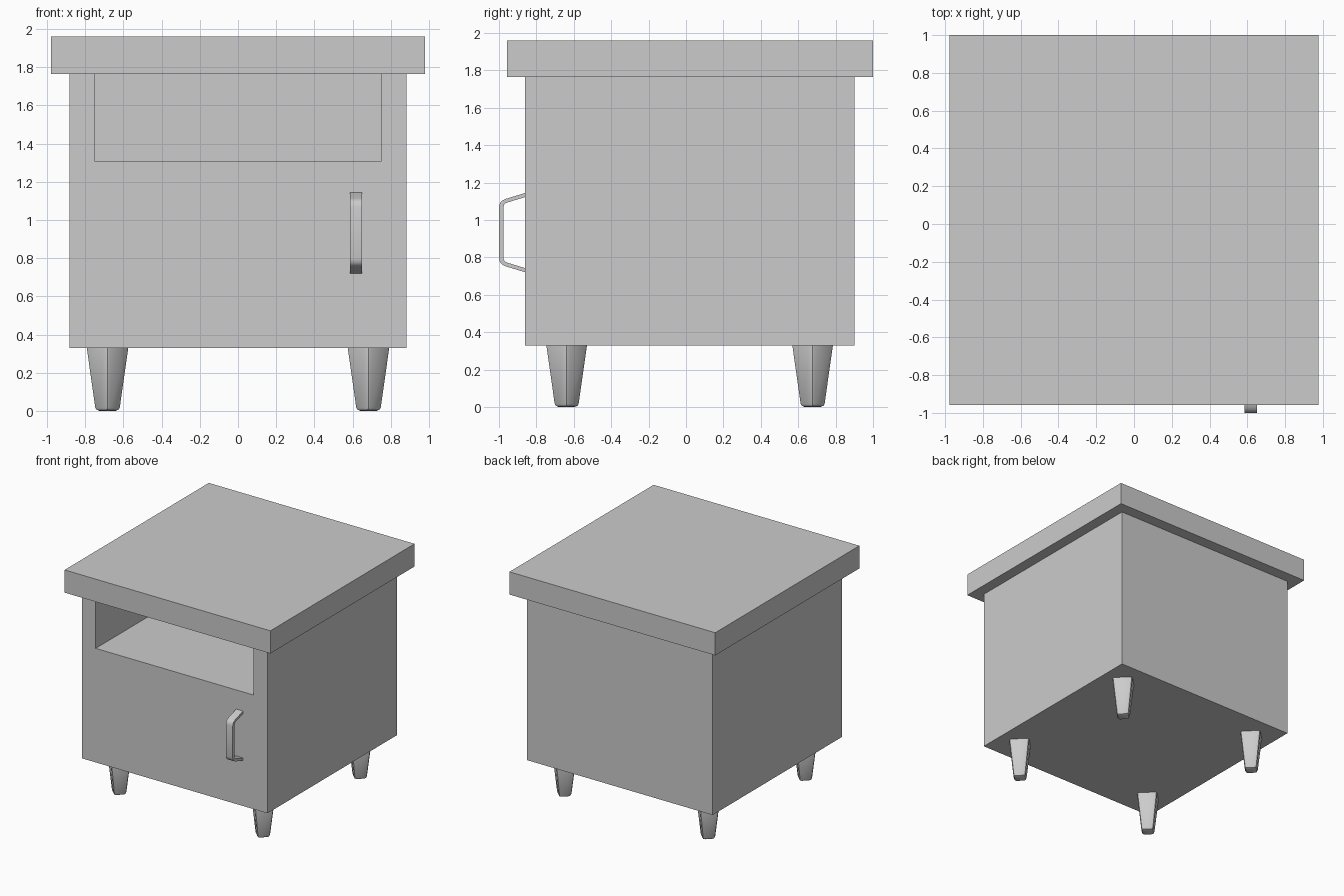
import bpy, bmesh

if "Cube" in bpy.data.objects:
    bpy.data.objects.remove(bpy.data.objects["Cube"])


def finish(name, bm, smooth=False):
    bmesh.ops.recalc_face_normals(bm, faces=bm.faces[:])
    mesh = bpy.data.meshes.new(name)
    bm.to_mesh(mesh)
    bm.free()
    ob = bpy.data.objects.new(name, mesh)
    bpy.context.collection.objects.link(ob)
    if smooth:
        bpy.ops.object.select_all(action='DESELECT')
        ob.select_set(True)
        bpy.context.view_layer.objects.active = ob
        bpy.ops.object.shade_smooth_by_angle(angle=0.7)
    return ob


def prism(name, profile, axis_point, direction, smooth=False):
    """Extrude a 2D profile; axis_point maps (a, b) to a 3D point."""
    bm = bmesh.new()
    face = bm.faces.new([bm.verts.new(axis_point(a, b)) for a, b in profile])
    ext = bmesh.ops.extrude_face_region(bm, geom=[face])
    verts = [v for v in ext['geom'] if isinstance(v, bmesh.types.BMVert)]
    bmesh.ops.translate(bm, verts=verts, vec=direction)
    return finish(name, bm, smooth)


def box(name, x0, x1, y0, y1, z0, z1):
    rect = [(x0, y0), (x1, y0), (x1, y1), (x0, y1)]
    return prism(name, rect, lambda a, b: (a, b, z0), (0, 0, z1 - z0))


# Cabinet body with an open compartment under the top
body = box("cabinet_body", -0.883, 0.883, -0.86, 0.90, 0.33, 1.765)
cutter = box("compartment_cutter", -0.75, 0.75, -1.0, 0.77, 1.31, 1.9)
cutter.hide_render = True
cutter.hide_set(True)
cut = body.modifiers.new("compartment", 'BOOLEAN')
cut.operation = 'DIFFERENCE'
cut.solver = 'EXACT'
cut.object = cutter
bpy.context.view_layer.objects.active = body
bpy.ops.object.modifier_apply(modifier=cut.name)
bpy.data.objects.remove(cutter)

# Overhanging table top
box("table_top", -0.978, 0.978, -0.957, 1.0, 1.765, 1.96)


# Tapered legs: four-sided, corners on the axes, rounded edges
def leg(name, x, y):
    bm = bmesh.new()
    rings = []
    for r, z in ((0.070, 0.0), (0.121, 0.36)):
        rings.append([bm.verts.new((x + dx * r, y + dy * r, z))
                      for dx, dy in ((1, 0), (0, 1), (-1, 0), (0, -1))])
    bm.faces.new(rings[0])
    bm.faces.new(rings[1])
    for i in range(4):
        j = (i + 1) % 4
        bm.faces.new((rings[0][i], rings[0][j], rings[1][j], rings[1][i]))
    bmesh.ops.recalc_face_normals(bm, faces=bm.faces[:])
    bmesh.ops.bevel(bm, geom=bm.edges[:], offset=0.02, segments=2,
                    profile=0.5, affect='EDGES', clamp_overlap=True)
    finish(name, bm, True)


for side, x in (("left", -0.683), ("right", 0.683)):
    for end, y in (("front", -0.638), ("back", 0.677)):
        leg(f"{end}_{side}_leg", x, y)

# Bent strap handle: upper half of the outline, mirrored about its middle
mid = 0.933
outer = [(-0.85, 0.215), (-0.965, 0.18), (-0.983, 0.171), (-0.995, 0.157), (-1.0, 0.135)]
inner = [(-0.976, 0.137), (-0.973, 0.149), (-0.966, 0.156), (-0.955, 0.161), (-0.85, 0.193)]
outline = (outer + [(y, -z) for y, z in reversed(outer)]
           + [(y, -z) for y, z in reversed(inner)] + inner)
prism("door_handle", outline, lambda a, b: (0.585, a, mid + b), (0.065, 0, 0), True)
